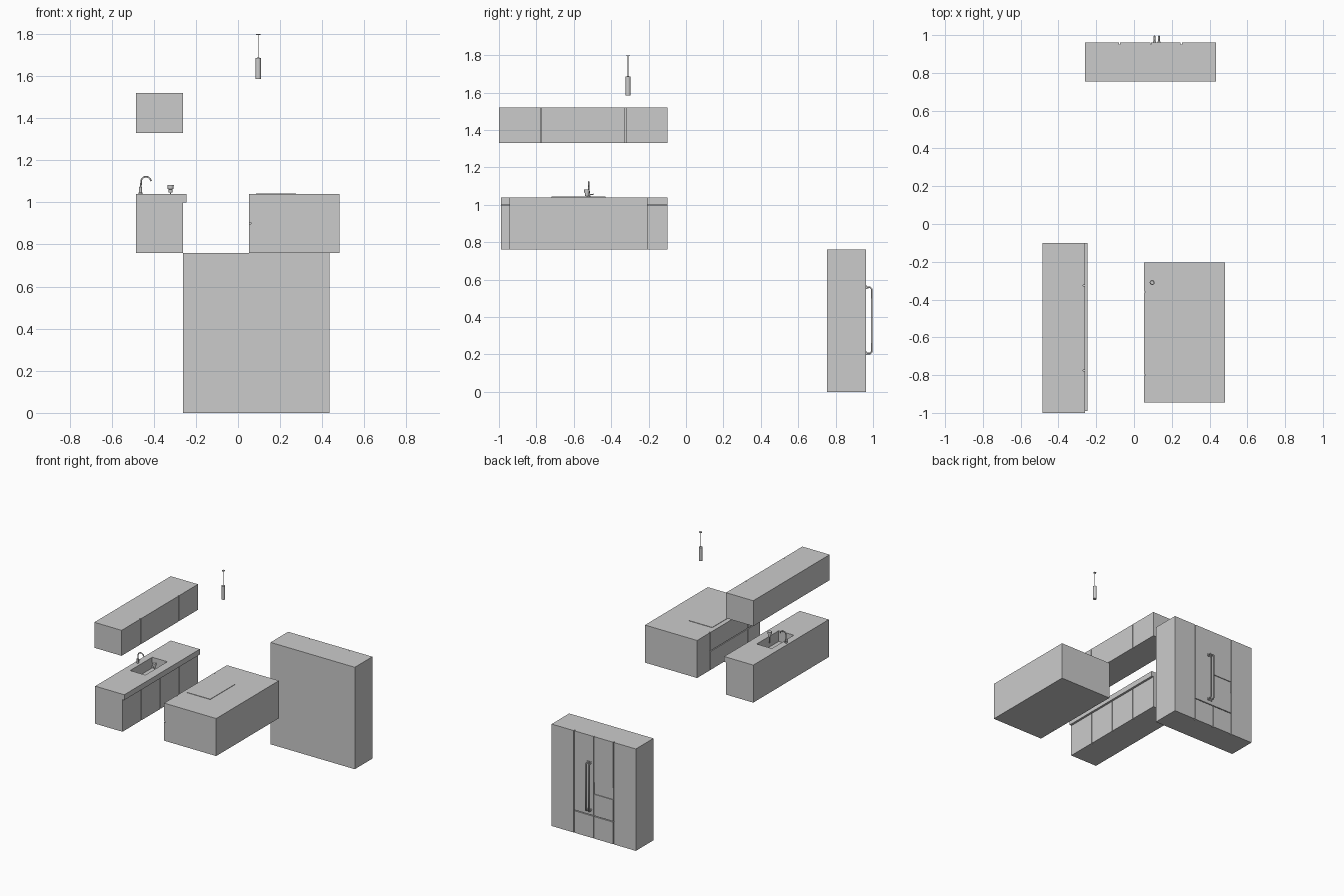
import bpy, bmesh, math
from mathutils import Vector

if "Cube" in bpy.data.objects:
    bpy.data.objects.remove(bpy.data.objects["Cube"])

def finish(name, bm):
    bmesh.ops.recalc_face_normals(bm, faces=bm.faces)
    me = bpy.data.meshes.new(name)
    bm.to_mesh(me)
    bm.free()
    ob = bpy.data.objects.new(name, me)
    bpy.context.collection.objects.link(ob)
    return ob

def box(name, x, y, z):
    bm = bmesh.new()
    bmesh.ops.create_cube(bm, size=1)
    for v in bm.verts:
        for i, (lo, hi) in enumerate((x, y, z)):
            v.co[i] = lo if v.co[i] < 0 else hi
    return finish(name, bm)

def lathe(name, x, y, profile, n=24):
    """Revolve (radius, z) points about a vertical axis."""
    bm = bmesh.new()
    rings = [[bm.verts.new((x + r * math.cos(2 * math.pi * k / n),
                            y + r * math.sin(2 * math.pi * k / n), z))
              for k in range(n)] for r, z in profile]
    for a, b in zip(rings, rings[1:]):
        for k in range(n):
            bm.faces.new((a[k], a[(k + 1) % n], b[(k + 1) % n], b[k]))
    bm.faces.new(rings[0])
    bm.faces.new(rings[-1])
    ob = finish(name, bm)
    smooth(ob)
    return ob

def smooth(ob):
    bpy.ops.object.select_all(action='DESELECT')
    ob.select_set(True)
    bpy.context.view_layer.objects.active = ob
    bpy.ops.object.shade_smooth_by_angle(angle=math.radians(35))

def tube(name, pts, r):
    cu = bpy.data.curves.new(name, 'CURVE')
    cu.dimensions = '3D'
    cu.bevel_depth = r
    cu.bevel_resolution = 3
    cu.use_fill_caps = True
    sp = cu.splines.new('POLY')
    sp.points.add(len(pts) - 1)
    for p, co in zip(sp.points, pts):
        p.co = (*co, 1)
    ob = bpy.data.objects.new(name, cu)
    bpy.context.collection.objects.link(ob)
    return ob

def cut(ob, cutter):
    m = ob.modifiers.new('cut', 'BOOLEAN')
    m.object = cutter
    m.operation = 'DIFFERENCE'
    m.solver = 'EXACT'

G = 0.003  # half gap between door panels

def panels(name, axis, depth, rects):
    """Door panels on a face: rects are (a0, a1, z0, z1) along the face."""
    for i, (a0, a1, z0, z1) in enumerate(rects):
        a, z = (a0, a1), (z0, z1)
        x, y = (depth, a) if axis == 'x' else (a, depth)
        box(f"{name}_{i + 1}", x, y, z)

# tall fridge cabinet, doors facing the back
box("tall_cabinet", (-.26, .435), (.755, .95), (0, .76))
L, M, R = -.076, .088, .25
panels("tall_door", 'y', (.949, .962), [
    (-.26, L - G, 0, .76), (R + G, .435, 0, .76),
    (M + .001, R - G, .17, .76), (L + G, M - .001, .17, .33),
    (L + G, M - .001, .42, .76),
    (L + G, M - G, 0, .164), (M + G, R - G, 0, .164)])
box("dispenser_recess", (L + G, M - .001), (.949, .956), (.33, .42))

# two long fridge handles with end collars
for i, x in enumerate((.108, .132)):
    tube(f"fridge_handle_{i + 1}", [
        (x, .96, .205), (x, .985, .205), (x, .993, .213),
        (x, .993, .55), (x, .985, .558), (x, .96, .558)], .005)
    for j, z in enumerate((.205, .558)):
        box(f"handle_collar_{i + 1}_{j + 1}", (x - .008, x + .008),
            (.96, .967), (z - .009, z + .009))

# wall cabinet
box("wall_cabinet", (-.485, -.27), (-1, -.1), (1.33, 1.52))
panels("wall_door", 'x', (-.271, -.26), [
    (-1, -.775 - G, 1.33, 1.52), (-.775 + G, -.325 - G, 1.33, 1.52),
    (-.325 + G, -.1, 1.33, 1.52)])

# sink counter with four doors
basin = box("basin_cutter", (-.435, -.31), (-.65, -.39), (.96, 1.1))
basin.hide_render = True
basin.hide_viewport = True
base = box("sink_cabinet", (-.485, -.27), (-.99, -.1), (.76, 1.0))
top = box("sink_worktop", (-.485, -.245), (-.99, -.1), (1.0, 1.04))
cut(base, basin)
cut(top, basin)
w = .89 / 4
panels("sink_door", 'x', (-.271, -.26), [
    (-.99 + k * w + (G if k else 0), -.99 + (k + 1) * w - (G if k < 3 else 0),
     .76, .999) for k in range(4)])
lathe("sink_drain", -.372, -.52, [(.016, .96), (.016, .964), (.01, .966)])

# curved tap with lever
lathe("tap_base", -.463, -.52, [(.009, 1.04), (.009, 1.045), (.007, 1.047), (.007, 1.072), (.004, 1.076)])
arc = [(-.437 - .023 * math.cos(t), -.52, 1.098 + .024 * math.sin(t))
       for t in [math.pi * k / 12 * .92 for k in range(13)]]
tube("tap_neck", [(-.462, -.52, 1.06)] + arc + [(-.412, -.52, 1.1)], .004)
tube("tap_lever", [(-.463, -.52, 1.052), (-.463, -.495, 1.056)], .003)

# beaker at the sink edge
lathe("beaker", -.32, -.53, [(.009, 1.046), (.010, 1.062), (.014, 1.064), (.015, 1.082)])
tube("beaker_support", [(-.32, -.53, 1.046), (-.32, -.53, 1.0), (-.305, -.53, 1.0)], .003)

# island with drawer fronts facing the sink
box("island", (.062, .482), (-.945, -.205), (.76, 1.04))
panels("island_front", 'x', (.052, .063), [
    (-.36 + G, -.205, .76, 1.04),
    (-.8 + G, -.36 - G, .76, .9 - G), (-.8 + G, -.36 - G, .9 + G, 1.04),
    (-.945, -.8 - G, .76, .9 - G), (-.945, -.8 - G, .9 + G, 1.04)])
box("cooktop", (.085, .275), (-.72, -.43), (1.039, 1.043))

# pendant lamp
lathe("pendant_shade", .096, -.31, [(.013, 1.585), (.013, 1.685), (.004, 1.687)])
lathe("pendant_cord", .096, -.31, [(.0018, 1.68), (.0018, 1.797)], 8)
lathe("pendant_canopy", .096, -.31, [(.010, 1.794), (.010, 1.799)])
